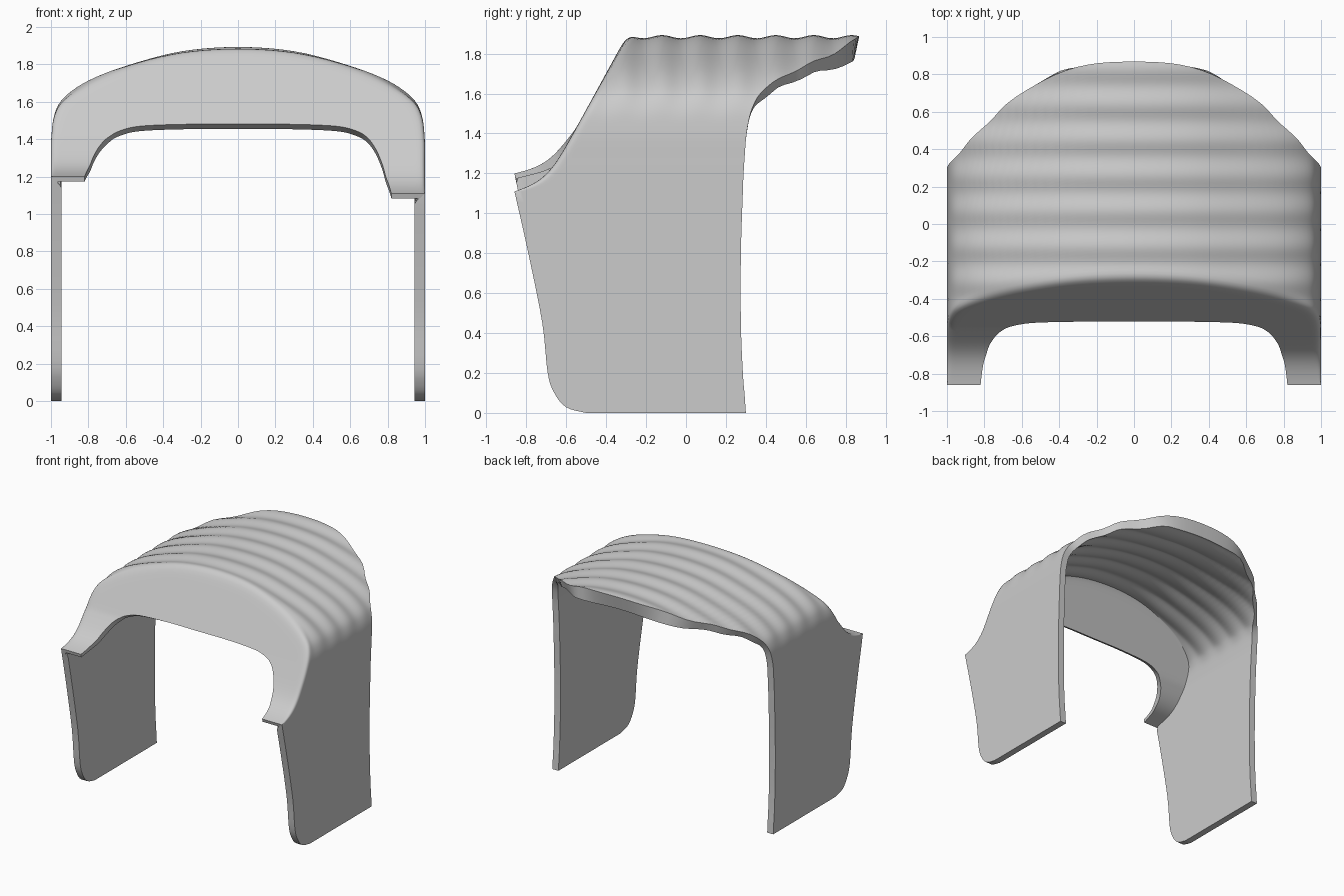
import bpy
import math
from mathutils import Vector

if "Cube" in bpy.data.objects:
    bpy.data.objects.remove(bpy.data.objects["Cube"])

NY, NA = 64, 14          # columns across the roof, columns down the front apron
TIP = 1.11               # height of the front tips before the right one is raised


def spline(pts, sub):
    """Catmull-Rom samples through tuples of any size."""
    out = []
    for i in range(len(pts) - 1):
        p0, p1 = pts[max(i - 1, 0)], pts[i]
        p2, p3 = pts[i + 1], pts[min(i + 2, len(pts) - 1)]
        for k in range(sub):
            t = k / sub
            out.append(tuple(
                0.5 * (2 * b + (c - a) * t + (2 * a - 5 * b + 4 * c - d) * t * t
                       + (3 * b - a - 3 * c + d) * t ** 3)
                for a, b, c, d in zip(p0, p1, p2, p3)))
    return out + [tuple(pts[-1])]


def smooth(a, b, v):
    t = min(max((v - a) / (b - a), 0), 1)
    return t * t * (3 - 2 * t)


def apron_y(z):
    """Sloped front that flares forward near its lower tips."""
    return -0.3 - 0.548 * (1.885 - z) - 0.135 * math.exp(-(z - TIP) / 0.05)


def ridge(p):
    """Shallow waves across the roof, fading out down the shoulders."""
    d = Vector((p.x, 0, p.z - 1)).normalized()
    amount = 0.008 * smooth(1.45, 1.72, p.z) * smooth(-0.52, -0.4, p.y)
    return p + d * amount * math.cos(2 * math.pi * (p.y + 0.12) / 0.19)


def raise_right(p):
    """The right front tip sits a little higher than the left one."""
    if p.x < 0 and p.z < 1.42:
        k = p.z / TIP if p.z < TIP else (1.42 - p.z) / (1.42 - TIP)
        side = smooth(0.3, 0.7, -p.x)
        front = smooth(0.25, -0.3, p.y)
        p.z += 0.09 * k * side * front
    return p


# Arch sections: outer x, outer z, back y, opening x, opening z
half = [
    (1, 1.11, .285, .82, 1.11), (1, 1.17, .287, .805, 1.16),
    (1, 1.27, .293, .79, 1.20), (.998, 1.41, .305, .77, 1.27),
    (.98, 1.53, .333, .735, 1.35), (.925, 1.62, .39, .69, 1.41),
    (.79, 1.71, .535, .63, 1.445), (.58, 1.79, .715, .52, 1.47),
    (.3, 1.862, .84, .27, 1.48), (0, 1.885, .868, 0, 1.48)]
arch = half + [(-a, b, c, -d, e) for a, b, c, d, e in half[-2::-1]]

# Lower wall sections: front y, z, back y
leg = spline([(-.5, 0, .3), (-.6, .028, .298), (-.66, .1, .293), (-.693, .2, .285),
              (-.72, .45, .275), (-.79, .8, .275), (-.86, TIP, .285)], 4)[:-1]


def leg_rows(x):
    return [[Vector((x, yb + (yf - yb) * c / NY, z)) for c in range(NY + 1)]
            for yf, z, yb in leg]


# Roof, upper walls and apron
middle = []
sections = spline(arch, 5)
for r, (xo, zo, yb, xi, zi) in enumerate(sections):
    yf = apron_y(zo)
    row = [ridge(Vector((xo, yb + (yf - yb) * c / NY, zo))) for c in range(NY + 1)]
    for k in range(1, NA + 1):
        t = k / NA
        z = zo + (zi - zo) * t
        row.append(Vector((xo + (xi - xo) * t, apron_y(z), z)))
    # round the fold between roof and apron
    for _ in range(min(r, len(sections) - 1 - r, 4)):
        old = [p.copy() for p in row]
        for i in range(NY - 3, NY + 4):
            row[i] = (old[i - 1] + old[i] * 2 + old[i + 1]) / 4
    middle.append(row)

rows = leg_rows(1) + middle + leg_rows(-1)[::-1]

verts, faces, index = [], [], []
for row in rows:
    index.append(range(len(verts), len(verts) + len(row)))
    verts += [raise_right(p) for p in row]
for a, b in zip(index, index[1:]):
    for c in range(min(len(a), len(b)) - 1):
        faces.append((a[c], b[c], b[c + 1], a[c + 1]))

mesh = bpy.data.meshes.new("canopy_shell")
mesh.from_pydata([tuple(v) for v in verts], [], faces)
shell = bpy.data.objects.new("canopy_shell", mesh)
bpy.context.collection.objects.link(shell)

# Wall thickness: thicker at the back middle of the roof, thin at the front tips
group = shell.vertex_groups.new(name="thickness")
for i, v in enumerate(verts):
    w = 0.5
    if v.z > 1.5:
        w += 0.5 * smooth(0.8, 0.2, abs(v.x)) * smooth(-0.1, 0.8, v.y)
    if v.y < -0.6 and v.z > TIP - 0.02 and abs(v.x) < 0.97:
        w -= 0.25 * smooth(-0.6, -0.82, v.y)
    group.add([i], w, "REPLACE")

solid = shell.modifiers.new("thickness", "SOLIDIFY")
solid.thickness = 0.11
solid.offset = -1
solid.use_even_offset = True
solid.vertex_group = group.name

# Single plain grey
grey = bpy.data.materials.new("light_grey")
grey.use_nodes = True
colour = (0.6, 0.6, 0.6, 1)
grey.diffuse_color = colour
grey.node_tree.nodes["Principled BSDF"].inputs["Base Color"].default_value = colour
mesh.materials.append(grey)

bpy.context.view_layer.objects.active = shell
shell.select_set(True)
bpy.ops.object.modifier_apply(modifier=solid.name)
bpy.ops.object.shade_smooth_by_angle(angle=math.radians(40))
